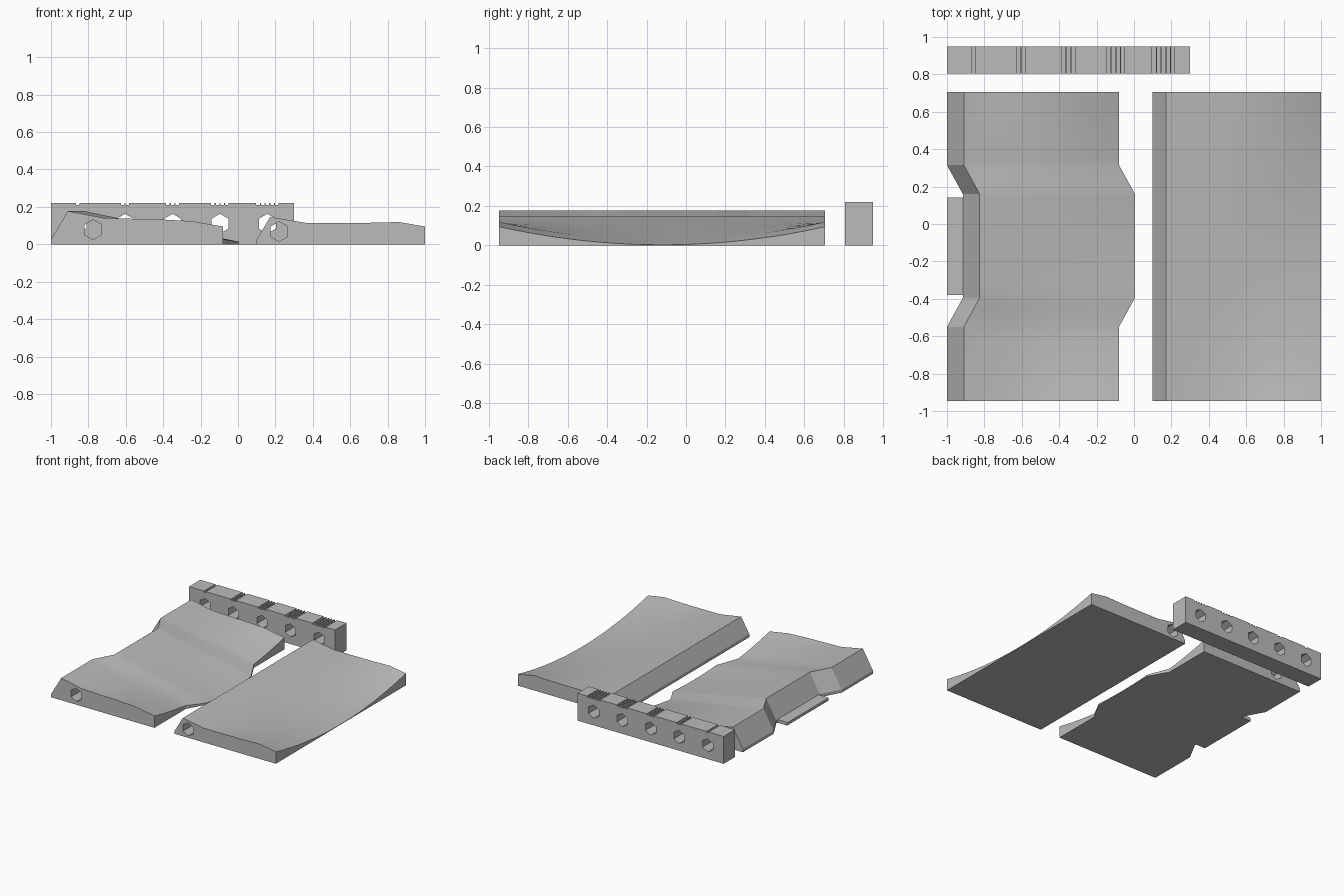
import bpy, bmesh, math
from mathutils import Matrix

cube = bpy.data.objects.get("Cube")
if cube:
    bpy.data.objects.remove(cube, do_unlink=True)

grey = bpy.data.materials.new("light grey")
grey.use_nodes = True
grey.diffuse_color = (0.5, 0.5, 0.5, 1)
grey.node_tree.nodes["Principled BSDF"].inputs["Base Color"].default_value = (0.5, 0.5, 0.5, 1)

Y_FRONT, Y_BACK = -0.947, 0.705
Y_MID, Y_HALF = (Y_FRONT + Y_BACK) / 2, (Y_BACK - Y_FRONT) / 2


def loft(name, stations, section):
    """Closed solid through the (x, z) section at each y station."""
    bm = bmesh.new()
    rings = [[bm.verts.new((x, y, z)) for x, z in section(y)] for y in stations]
    for a, b in zip(rings, rings[1:]):
        for i in range(len(a)):
            j = (i + 1) % len(a)
            bm.faces.new((a[i], a[j], b[j], b[i]))
    bm.faces.new(rings[0])
    bm.faces.new(rings[-1])
    bmesh.ops.recalc_face_normals(bm, faces=bm.faces)
    mesh = bpy.data.meshes.new(name)
    bm.to_mesh(mesh)
    bm.free()
    mesh.materials.append(grey)
    obj = bpy.data.objects.new(name, mesh)
    bpy.context.collection.objects.link(obj)
    return obj


def activate(obj):
    bpy.ops.object.select_all(action='DESELECT')
    obj.select_set(True)
    bpy.context.view_layer.objects.active = obj


def drill(obj, centres):
    """Hexagonal through holes along y, one corner up."""
    bm = bmesh.new()
    turn = Matrix.Rotation(math.pi / 2, 4, 'X')
    for x, z in centres:
        bmesh.ops.create_cone(bm, cap_ends=True, segments=6, radius1=0.053, radius2=0.053,
                              depth=3, matrix=Matrix.Translation((x, 0, z)) @ turn)
    mesh = bpy.data.meshes.new("hole_cutter")
    bm.to_mesh(mesh)
    bm.free()
    mesh.materials.append(grey)
    cutter = bpy.data.objects.new("hole_cutter", mesh)
    cutter.hide_render = True
    bpy.context.collection.objects.link(cutter)
    mod = obj.modifiers.new("holes", 'BOOLEAN')
    mod.operation, mod.solver, mod.object = 'DIFFERENCE', 'EXACT', cutter
    activate(obj)
    bpy.ops.object.modifier_apply(modifier=mod.name)
    bpy.data.objects.remove(cutter, do_unlink=True)


def smooth(obj):
    activate(obj)
    bpy.ops.object.shade_smooth_by_angle(angle=math.radians(15))


def jog(y):
    """Sideways step of the middle stretch of the notched plate."""
    rise = min((y + 0.55) / 0.155, (0.315 - y) / 0.155, 1)
    return 0.085 * max(rise, 0)


def plate_section(foot, top, shift):
    """Bevelled edge and a top that dips in a parabola towards mid length."""
    (x0, z0), (x1, z1) = top[0], top[-1]

    def section(y):
        dip = 1 - ((y - Y_MID) / Y_HALF) ** 2
        points = [(foot, 0), (foot, 0.025)]
        for x, z in top:
            straight = z0 + (0.003 - z0) * (x - x0) / (x1 - x0)
            points.append((x, z + (min(straight, z) - z) * dip))
        points.append((x1, 0))
        return [(x + shift(y), z) for x, z in points]
    return section


steps = [Y_FRONT + i * (Y_BACK - Y_FRONT) / 32 for i in range(33)]
bends = [-0.55, -0.395, 0.16, 0.315]
bent_steps = sorted([y for y in steps if all(abs(y - b) > 0.02 for b in bends)] + bends)

# Notched plate
notched_top = [(-0.91, 0.178), (-0.72, 0.141), (-0.55, 0.136), (-0.4, 0.132),
               (-0.25, 0.124), (-0.08, 0.095)]
notched_plate = loft("notched_plate", bent_steps, plate_section(-1, notched_top, jog))
drill(notched_plate, [(-0.775, 0.078)])
smooth(notched_plate)

# Thin ledge standing out in the notch
loft("notch_ledge", [-0.38, 0.143],
     lambda y: [(-1, 0), (-1, 0.022), (-0.99, 0.026), (-0.9, 0.026), (-0.9, 0)])

# Straight plate
straight_top = [(0.172, 0.146), (0.36, 0.115), (0.53, 0.114), (0.7, 0.115),
                (0.86, 0.119), (1, 0.095)]
straight_plate = loft("straight_plate", steps, plate_section(0.1, straight_top, lambda y: 0))
drill(straight_plate, [(0.22, 0.068)])
smooth(straight_plate)

# Gauge bar: each hole is marked by one to five grooves on top
holes = [-0.857 + 0.2535 * i for i in range(5)]
outline = [(-1, 0), (-1, 0.22)]
for count, hole in enumerate(holes, 1):
    for k in range(count):
        x = hole + (k - (count - 1) / 2) * 0.025
        outline += [(x - 0.0095, 0.22), (x - 0.0095, 0.21), (x + 0.0095, 0.21), (x + 0.0095, 0.22)]
outline += [(0.3, 0.22), (0.3, 0)]
gauge_bar = loft("gauge_bar", [0.805, 0.949], lambda y: outline)
drill(gauge_bar, [(x, 0.11) for x in holes])
